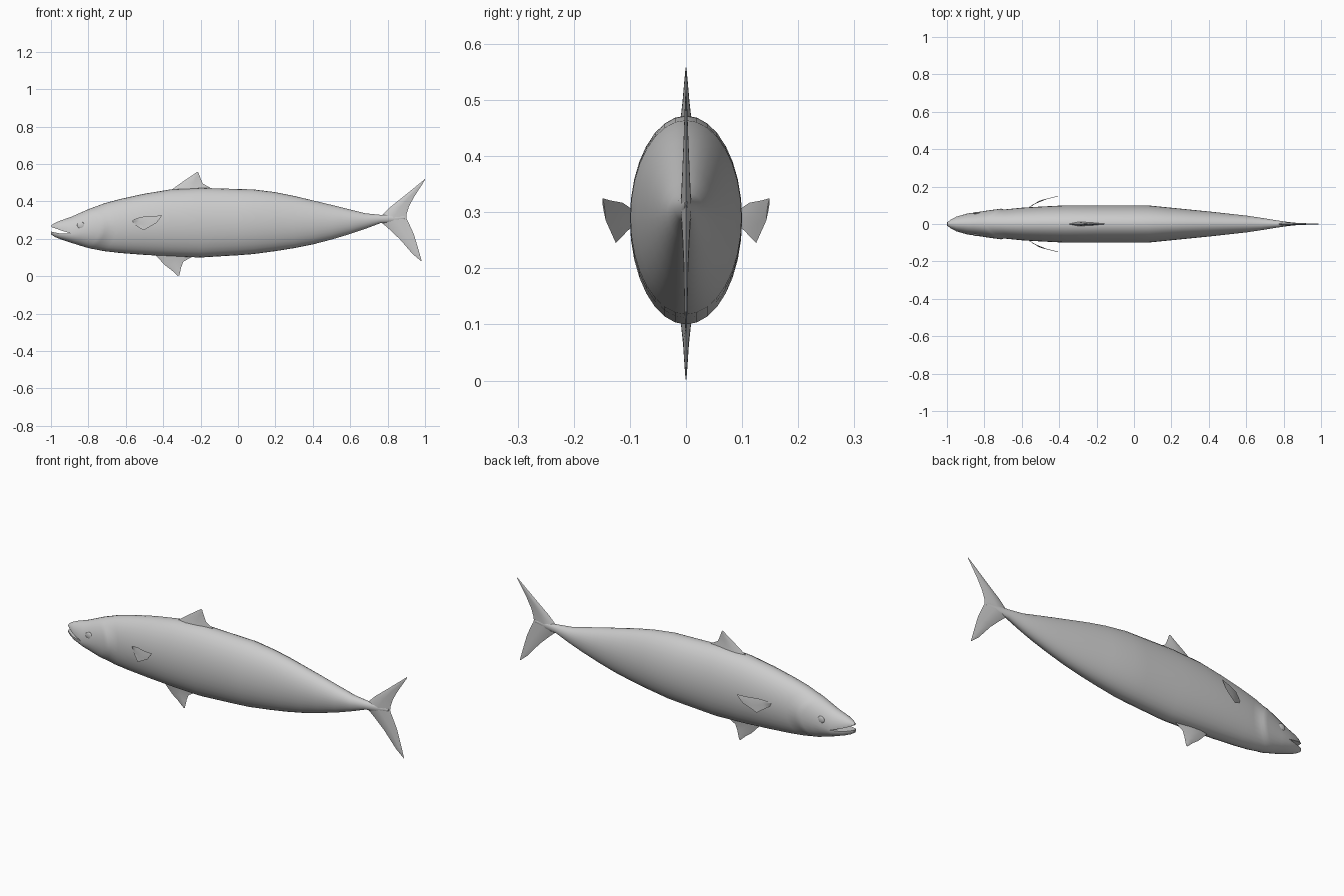
import bpy, bmesh, math

if "Cube" in bpy.data.objects:
    bpy.data.objects.remove(bpy.data.objects["Cube"])

grey = bpy.data.materials.new("fish grey")
grey.diffuse_color = (0.6, 0.6, 0.6, 1)
grey.use_nodes = True
grey.node_tree.nodes["Principled BSDF"].inputs["Base Color"].default_value = grey.diffuse_color


def finish(bm, name, angle=50):
    bmesh.ops.recalc_face_normals(bm, faces=bm.faces)
    mesh = bpy.data.meshes.new(name)
    bm.to_mesh(mesh)
    bm.free()
    mesh.materials.append(grey)
    ob = bpy.data.objects.new(name, mesh)
    bpy.context.collection.objects.link(ob)
    bpy.ops.object.select_all(action='DESELECT')
    ob.select_set(True)
    bpy.context.view_layer.objects.active = ob
    bpy.ops.object.shade_smooth_by_angle(angle=math.radians(angle))
    return ob


# Body outline: x, top, bottom, widest height, half width
OUTLINE = [
    (-0.89, .318, .178, .227, .056), (-0.80, .358, .150, .245, .069),
    (-0.70, .395, .131, .262, .079), (-0.60, .420, .121, .273, .087),
    (-0.50, .441, .114, .280, .093), (-0.36, .464, .106, .286, .100),
    (-0.20, .472, .100, .288, .100), (0.00, .466, .112, .290, .100),
    (0.08, .464, .118, .290, .099), (0.20, .449, .134, .291, .087),
    (0.30, .429, .150, .291, .077), (0.40, .405, .170, .291, .067),
    (0.50, .381, .196, .292, .056), (0.60, .356, .226, .295, .045),
    (0.68, .336, .253, .299, .033), (0.76, .328, .283, .306, .020),
    (0.83, .326, .288, .308, .010), (0.89, .320, .306, .313, .003)]


def outline(x):
    for a, b in zip(OUTLINE, OUTLINE[1:]):
        if x <= b[0]:
            t = max(0, (x - a[0]) / (b[0] - a[0]))
            return [p + (q - p) * t for p, q in zip(a[1:], b[1:])]
    return OUTLINE[-1][1:]


N = 32
HALF = N // 2


def section(bm, x, top, bottom, mid, width, start=0, count=N):
    ring = []
    for i in range(start, start + count):
        a = 2 * math.pi * i / N
        s = math.sin(a)
        h = top - mid if s > 0 else mid - bottom
        ring.append(bm.verts.new((x, width * math.cos(a), mid + h * s)))
    return ring


def bridge(bm, a, b):
    for i in range(len(a)):
        j = (i + 1) % len(a)
        bm.faces.new((a[i], a[j], b[j], b[i]))


# Body with bowed rings that form the gill cover edge: x, bow, swelling
bm = bmesh.new()
stations = [(-.89, 0, 0), (-.84, .02, 0), (-.79, .045, .001), (-.74, .07, .003),
            (-.71, .08, .004), (-.697, .08, -.002), (-.65, .065, -.001),
            (-.60, .03, 0)] + [(row[0], 0, 0) for row in OUTLINE[4:]]
rings = []
for x, bow, swell in stations:
    ring = []
    for i in range(N):
        a = 2 * math.pi * i / N
        c, s = math.cos(a), math.sin(a)
        px = x - bow * s * s
        top, bottom, mid, width = outline(px)
        h = top - mid if s > 0 else mid - bottom
        ring.append(bm.verts.new((px, (width + swell) * c, mid + h * s)))
    rings.append(ring)
for a, b in zip(rings, rings[1:]):
    bridge(bm, a, b)
bm.faces.new(rings[-1])

# Jaws grow out of the upper and lower halves of the first ring
first = rings[0]
upper = [(-.95, .297, .2, .246, .039), (-.98, .284, .2, .257, .023),
         (-.998, .272, .2, .263, .009)]
lower = [(-.95, .3, .198, .228, .037), (-.98, .3, .210, .234, .022),
         (-1.0, .3, .224, .239, .009)]
for rows, start in ((upper, 0), (lower, HALF)):
    last = [first[(start + i) % N] for i in range(HALF + 1)]
    for row in rows:
        ring = section(bm, *row, start=start, count=HALF + 1)
        bridge(bm, last, ring)
        last = ring
    bm.faces.new(last)
finish(bm, "body")


# Fin: lens sections running from root to tip, (lead point, trail point, half thickness)
def fin(name, rows):
    bm = bmesh.new()
    rings = []
    for lead, trail, thick in rows:
        ring = []
        for t, side in ((0, 0), (.25, .85), (.55, .8), (1, 0), (.55, -.8), (.25, -.85)):
            x, y, z = (p + (q - p) * t for p, q in zip(lead, trail))
            ring.append(bm.verts.new((x, y + side * thick, z)))
        rings.append(ring)
    for a, b in zip(rings, rings[1:]):
        bridge(bm, a, b)
    bm.faces.new(rings[0])
    bm.faces.new(rings[-1])
    return finish(bm, name, 60)


def flat_fin(name, rows):
    return fin(name, [((a, 0, b), (c, 0, d), t) for a, b, c, d, t in rows])


flat_fin("dorsal_fin", [
    (-.38, .445, -.12, .445, .016), (-.35, .466, -.15, .474, .011),
    (-.30, .502, -.188, .495, .007), (-.255, .532, -.200, .522, .004),
    (-.218, .558, -.212, .555, .001)])
flat_fin("pelvic_fin", [
    (-.46, .130, -.22, .120, .016), (-.435, .106, -.255, .098, .011),
    (-.39, .058, -.292, .078, .006), (-.355, .032, -.303, .050, .004),
    (-.322, .002, -.314, .004, .001)])
flat_fin("upper_tail_lobe", [
    (.74, .306, .898, .305, .012), (.775, .331, .902, .335, .010),
    (.81, .366, .915, .375, .008), (.89, .430, .942, .425, .005),
    (.95, .479, .970, .468, .003), (1.0, .520, .999, .513, .001)])
flat_fin("lower_tail_lobe", [
    (.74, .306, .898, .322, .012), (.78, .276, .902, .305, .010),
    (.81, .250, .915, .280, .008), (.865, .198, .940, .225, .005),
    (.935, .117, .964, .145, .003), (.980, .080, .981, .086, .001)])

# Pectoral fins and eyes on both sides
for side, label in ((-1, "right"), (1, "left")):
    rows = [((-.57, .084, .297), (-.565, .084, .284)),
            ((-.52, .113, .317), (-.540, .104, .267)),
            ((-.46, .135, .321), (-.505, .125, .245)),
            ((-.405, .149, .325), (-.435, .143, .285))]
    fin(label + "_pectoral_fin",
        [((a, b * side, c), (d, e * side, f), .0015) for (a, b, c), (d, e, f) in rows])
    bm = bmesh.new()
    bmesh.ops.create_uvsphere(bm, u_segments=20, v_segments=10, radius=1)
    for v in bm.verts:
        v.co = (-.84 + .02 * v.co.x, side * (.0585 + .006 * v.co.y), .272 + .018 * v.co.z)
    finish(bm, label + "_eye")
